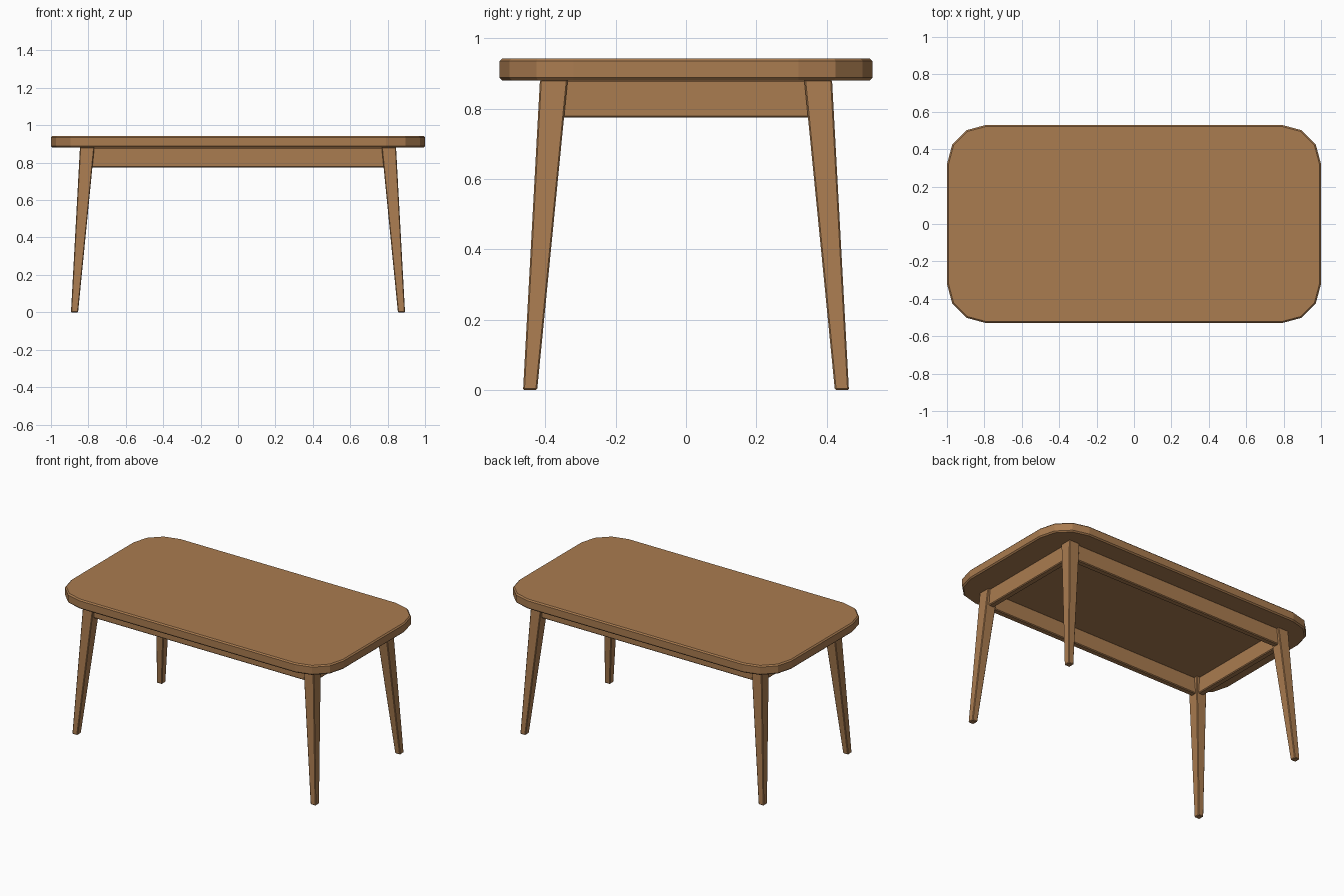
import bpy, bmesh, math

if "Cube" in bpy.data.objects:
    bpy.data.objects.remove(bpy.data.objects["Cube"])

wood = bpy.data.materials.new("wood")
wood.diffuse_color = (0.40, 0.20, 0.08, 1)
wood.use_nodes = True
wood.node_tree.nodes["Principled BSDF"].inputs["Base Color"].default_value = wood.diffuse_color


def make(name, rings, bevel):
    """Solid lofted between two outlines (lower, upper) with chamfered edges."""
    bm = bmesh.new()
    lo, hi = [[bm.verts.new(p) for p in ring] for ring in rings]
    n = len(lo)
    bm.faces.new(lo[::-1])
    bm.faces.new(hi)
    for i in range(n):
        j = (i + 1) % n
        bm.faces.new((lo[i], lo[j], hi[j], hi[i]))
    bmesh.ops.recalc_face_normals(bm, faces=bm.faces)
    mesh = bpy.data.meshes.new(name)
    bm.to_mesh(mesh)
    bm.free()
    mesh.materials.append(wood)
    obj = bpy.data.objects.new(name, mesh)
    bpy.context.collection.objects.link(obj)
    mod = obj.modifiers.new("chamfer", 'BEVEL')
    mod.width = bevel
    mod.segments = 1
    mod.limit_method = 'ANGLE'
    mod.angle_limit = math.radians(40)
    return obj


def rect(x0, x1, y0, y1, z):
    return [(x0, y0, z), (x1, y0, z), (x1, y1, z), (x0, y1, z)]


# Tabletop: rounded rectangle with three flats per corner
R, HX, HY = 0.21, 1.0, 0.53
outline = []
for k, (sx, sy) in enumerate([(1, 1), (-1, 1), (-1, -1), (1, -1)]):
    for s in range(4):
        a = math.radians(90 * k + 30 * s)
        outline.append((sx * (HX - R) + R * math.cos(a), sy * (HY - R) + R * math.sin(a)))
make("tabletop", [[(x, y, z) for x, y in outline] for z in (0.88, 0.943)], 0.008)

# Legs: tapered and splayed outward
for fy, sy in (("front", -1), ("back", 1)):
    for fx, sx in (("left", -1), ("right", 1)):
        foot = rect(sx * 0.855, sx * 0.893, sy * 0.423, sy * 0.463, 0)
        head = rect(sx * 0.768, sx * 0.845, sy * 0.336, sy * 0.415, 0.882)
        make(f"{fy}_{fx}_leg", [foot, head], 0.004)

# Aprons between the legs
for side, s in (("front", -1), ("back", 1)):
    make(side + "_apron", [rect(-0.80, 0.80, s * 0.36, s * 0.40, z) for z in (0.774, 0.882)], 0.005)
for side, s in (("left", -1), ("right", 1)):
    make(side + "_apron", [rect(s * 0.79, s * 0.83, -0.37, 0.37, z) for z in (0.774, 0.882)], 0.005)
